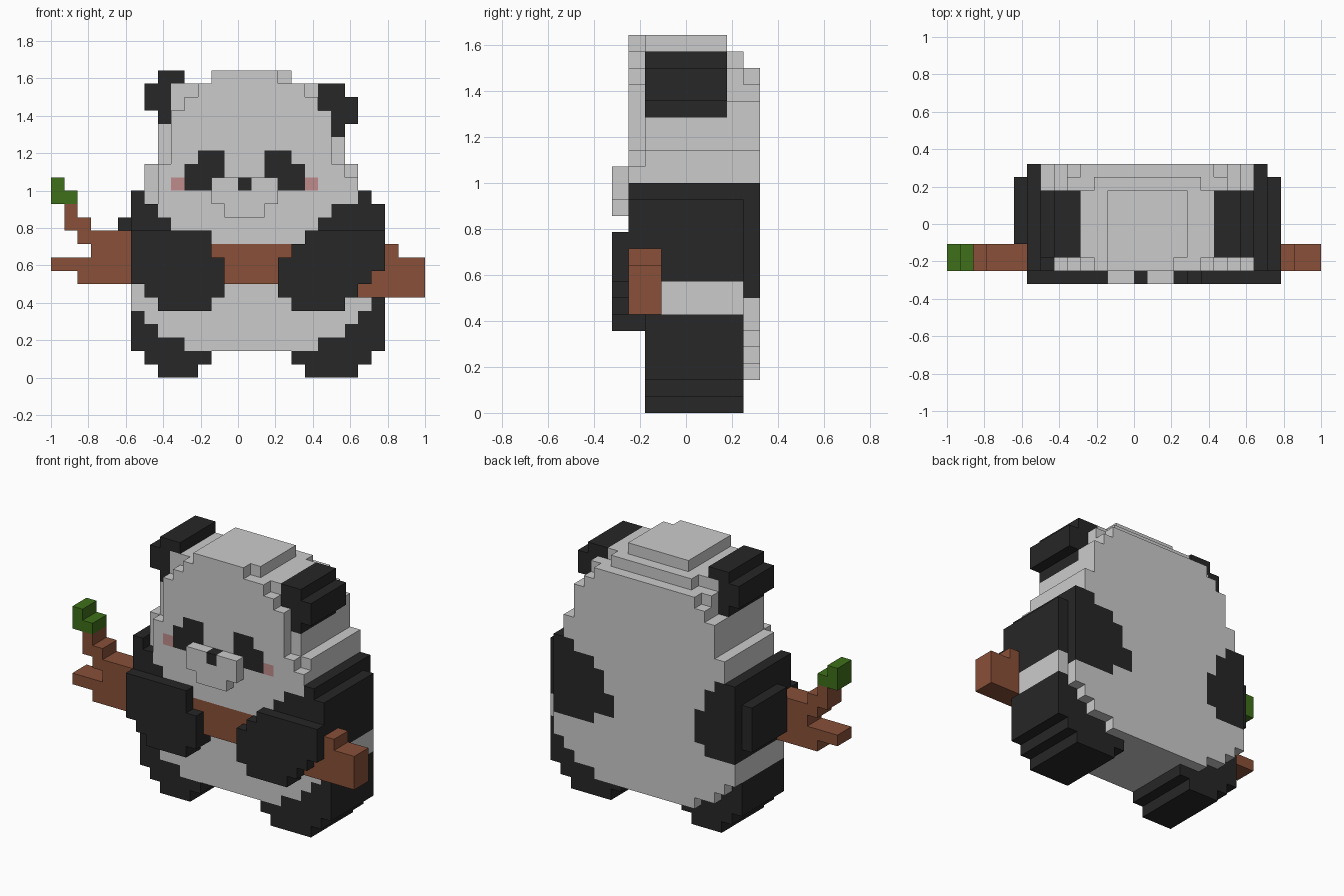
import bpy, bmesh
from mathutils import Vector

if "Cube" in bpy.data.objects:
    bpy.data.objects.remove(bpy.data.objects["Cube"])

U = 2 / 28                      # voxel size: grid of 28 x 9 x 23
ORIGIN = Vector((-1, -4.5 * U, 0))
grid = {}                       # (column, layer, row) -> part name


def paint(part, layers, spans):
    """Fill voxels: layers (first, last), spans (first row, last row, first column, end column)."""
    for r0, r1, c0, c1 in spans:
        for r in range(r0, r1 + 1):
            for y in range(layers[0], layers[1] + 1):
                for c in range(c0, c1):
                    grid[c, y, r] = part


# Legs and feet
paint("left_leg", (2, 7), [(0, 0, 8, 11), (1, 1, 7, 12), (2, 2, 6, 10), (3, 3, 6, 8), (4, 4, 6, 7)])
paint("right_leg", (2, 7), [(0, 0, 19, 23), (1, 1, 18, 24), (2, 2, 20, 25), (3, 3, 22, 25),
                            (4, 4, 23, 25), (5, 5, 24, 25)])

# Torso core and back
belly = [(2, 2, 10, 20), (3, 3, 8, 22), (4, 4, 7, 23), (5, 6, 6, 24)]
paint("torso", (2, 7), belly + [(6, 7, 6, 25), (8, 13, 7, 24)])
paint("torso", (8, 8), belly + [(7, 13, 6, 24)])
paint("torso", (1, 1), [(10, 13, 8, 23)])

# Head: core, face plate and rounded back
paint("head", (2, 7), [(14, 15, 7, 23), (16, 18, 8, 22), (19, 20, 9, 21)])
paint("head", (2, 6), [(21, 21, 9, 20), (22, 22, 12, 18)])
paint("head", (7, 7), [(21, 21, 11, 19)])
paint("head", (8, 8), [(14, 15, 7, 23), (16, 18, 8, 22), (19, 19, 9, 21), (20, 20, 10, 20)])
paint("head", (1, 1), [(14, 14, 8, 23), (15, 15, 8, 22), (16, 19, 9, 21), (20, 20, 10, 20),
                       (21, 21, 11, 19), (22, 22, 12, 17)])

# Ears
paint("left_ear", (2, 6), [(19, 19, 8, 9), (20, 21, 7, 9), (22, 22, 8, 10)])
paint("right_ear", (2, 6), [(18, 18, 21, 22), (19, 19, 21, 23), (20, 20, 20, 23), (21, 21, 20, 22)])

# Arms: shoulders, back patches and elbow
paint("left_arm", (1, 7), [(10, 11, 6, 9), (12, 12, 6, 8), (13, 13, 6, 7)])
paint("left_arm", (2, 7), [(7, 9, 6, 7)])
paint("left_arm", (3, 7), [(8, 11, 5, 6)])
paint("left_arm", (8, 8), [(7, 7, 6, 9), (8, 10, 6, 10), (11, 12, 6, 9), (13, 13, 6, 8)])
paint("right_arm", (1, 7), [(10, 10, 19, 25), (11, 11, 20, 25), (12, 12, 21, 25), (13, 13, 23, 24)])
paint("right_arm", (2, 7), [(8, 9, 24, 25)])
paint("right_arm", (8, 8), [(7, 7, 20, 24), (8, 9, 18, 24), (10, 11, 19, 24), (12, 12, 20, 24),
                            (13, 13, 22, 24)])

# Paws wrapped over the branch
paint("left_paw", (0, 1), [(9, 10, 6, 12), (7, 8, 6, 13), (6, 6, 7, 13), (5, 5, 8, 12)])
paint("right_paw", (0, 1), [(10, 10, 19, 25), (9, 9, 18, 25), (8, 8, 17, 25), (7, 7, 17, 24),
                            (6, 6, 17, 23), (5, 5, 18, 22)])

# Branch and leaf
paint("branch", (1, 2), [(7, 7, 2, 6), (8, 8, 0, 6), (9, 9, 3, 6), (10, 10, 2, 6), (11, 11, 1, 3),
                         (12, 12, 1, 2), (7, 9, 6, 24), (6, 6, 23, 28), (7, 8, 24, 28), (9, 9, 24, 26)])
paint("leaf", (1, 2), [(13, 13, 0, 2), (14, 14, 0, 1)])

# Face details
paint("eye_patches", (1, 1), [(16, 16, 11, 13), (15, 15, 10, 13), (14, 14, 10, 12),
                              (16, 16, 16, 18), (15, 15, 16, 19), (14, 14, 17, 19)])
paint("cheeks", (1, 1), [(14, 14, 9, 10), (14, 14, 19, 20)])
paint("muzzle", (0, 0), [(13, 14, 12, 17), (12, 12, 13, 16)])
paint("nose", (0, 0), [(14, 14, 14, 15)])


def material(name, rgb):
    m = bpy.data.materials.new(name)
    m.diffuse_color = (*rgb, 1)
    m.use_nodes = True
    m.node_tree.nodes["Principled BSDF"].inputs["Base Color"].default_value = m.diffuse_color
    return m


black = material("black_fur", (0.02, 0.02, 0.02))
wood = material("wood", (0.25, 0.08, 0.04))
green = material("leaf_green", (0.05, 0.16, 0.01))
pink = material("blush", (0.53, 0.26, 0.26))
colours = {"branch": wood, "leaf": green, "cheeks": pink, "torso": None, "head": None, "muzzle": None}


def build(part):
    """Mesh the exposed voxel faces of one part and merge the flat areas."""
    bm = bmesh.new()
    for cell in [c for c, p in grid.items() if p == part]:
        for axis in range(3):
            for side in (0, 1):
                near = list(cell)
                near[axis] += 2 * side - 1
                if tuple(near) in grid:
                    continue
                a, b = (axis + 1) % 3, (axis + 2) % 3
                ring = []
                for da, db in ((0, 0), (1, 0), (1, 1), (0, 1)):
                    p = Vector(cell)
                    p[axis] += side
                    p[a] += da
                    p[b] += db
                    ring.append(bm.verts.new(ORIGIN + p * U))
                bm.faces.new(ring if side else ring[::-1])
    bmesh.ops.remove_doubles(bm, verts=bm.verts, dist=U * 0.01)
    bmesh.ops.dissolve_limit(bm, angle_limit=0.02, verts=bm.verts, edges=bm.edges)
    mesh = bpy.data.meshes.new(part)
    bm.to_mesh(mesh)
    bm.free()
    mat = colours.get(part, black)
    if mat:
        mesh.materials.append(mat)
    bpy.context.collection.objects.link(bpy.data.objects.new(part, mesh))


for name in sorted(set(grid.values())):
    build(name)
